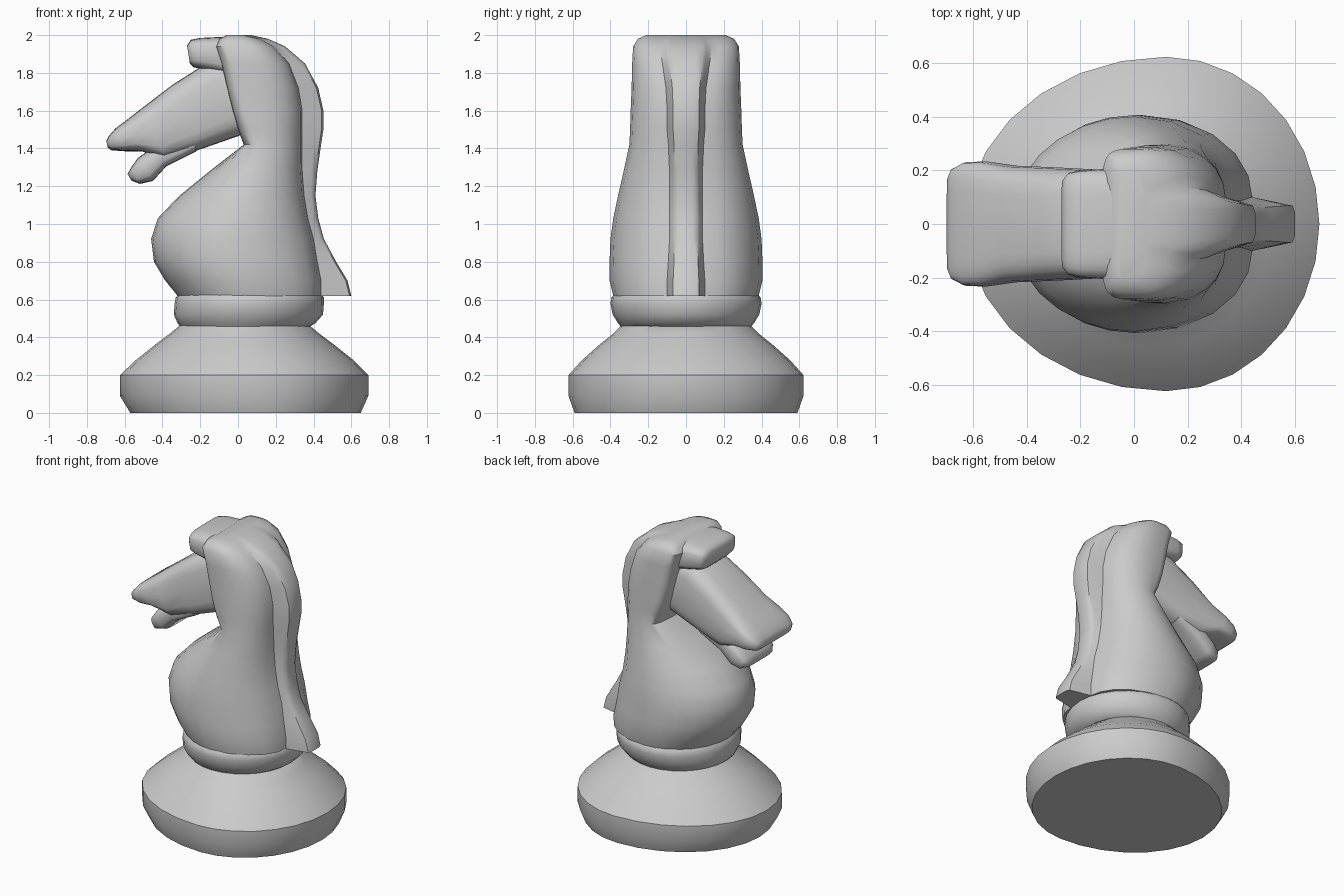
import bpy, bmesh, math


def loft(name, rings, angle=40):
    """Skin a list of closed rings, cap both ends and shade smooth."""
    bm = bmesh.new()
    loops = [[bm.verts.new(p) for p in ring] for ring in rings]
    n = len(loops[0])
    for a, b in zip(loops, loops[1:]):
        for i in range(n):
            j = (i + 1) % n
            bm.faces.new((a[i], a[j], b[j], b[i]))
    bm.faces.new(loops[0][::-1])
    bm.faces.new(loops[-1])
    bmesh.ops.recalc_face_normals(bm, faces=bm.faces)
    me = bpy.data.meshes.new(name)
    bm.to_mesh(me)
    bm.free()
    ob = bpy.data.objects.new(name, me)
    bpy.context.collection.objects.link(ob)
    bpy.ops.object.select_all(action='DESELECT')
    ob.select_set(True)
    bpy.context.view_layer.objects.active = ob
    bpy.ops.object.shade_smooth_by_angle(angle=math.radians(angle))
    return ob


def spow(v, e):
    return math.copysign(abs(v) ** e, v)


def egg(z, front, back, w, c, n=28):
    """Horizontal ring with separate front and back radii."""
    ring = []
    for i in range(n):
        t = 2 * math.pi * i / n
        k = math.cos(t)
        ring.append((c + k * ((back - c) if k > 0 else (c - front)), w * math.sin(t), z))
    return ring


def neck_ring(z, f, c, xr, b, w, r, n):
    """Rounded chest or square cheek in front, narrow mane ridge behind."""
    half = []
    for d in (12, 26, 40, 52, 66, 78, 90):
        t = math.radians(d)
        half.append((c - (c - f) * math.cos(t) ** (2 / n), w * math.sin(t) ** (2 / n)))
    root = r * 1.25
    for d in (20, 40, 58, 75, 90):
        t = math.radians(d)
        half.append((c + (xr - c) * math.sin(t), root + (w - root) * math.cos(t)))
    half += [(xr + 0.6 * (b - xr), r), (b - 0.01, r * 0.85), (b, r * 0.5)]
    return ([(f, 0, z)] + [(x, y, z) for x, y in half] + [(b, 0, z)]
            + [(x, -y, z) for x, y in reversed(half)])


def slab_ring(top, bottom, w, n=4, count=24):
    """Rounded box section spanning a top and a bottom point in the xz plane."""
    ring = []
    for i in range(count):
        t = 2 * math.pi * i / count
        s = spow(math.sin(t), 2 / n) / 2 + 0.5
        ring.append((bottom[0] + (top[0] - bottom[0]) * s, w * spow(math.cos(t), 2 / n),
                     bottom[1] + (top[1] - bottom[1]) * s))
    return ring


# Foot of the piece
loft("base", [egg(*p) for p in [
    (0, -0.57, 0.65, 0.59, 0.12), (0.09, -0.625, 0.69, 0.622, 0.12),
    (0.20, -0.625, 0.69, 0.622, 0.12), (0.28, -0.54, 0.61, 0.55, 0.11),
    (0.36, -0.44, 0.51, 0.46, 0.08), (0.42, -0.36, 0.43, 0.385, 0.06),
    (0.47, -0.30, 0.37, 0.335, 0.04)]])

# Ring between base and chest
loft("collar", [egg(*p) for p in [
    (0.45, -0.30, 0.37, 0.34, 0.04), (0.475, -0.32, 0.41, 0.36, 0.04),
    (0.52, -0.34, 0.45, 0.388, 0.04), (0.58, -0.335, 0.455, 0.40, 0.04),
    (0.61, -0.33, 0.455, 0.395, 0.04), (0.635, -0.31, 0.44, 0.375, 0.04)]])

# Chest, neck and mane
loft("neck", [neck_ring(*p) for p in [
    (0.62, -0.32, 0.05, 0.44, 0.60, 0.385, 0.08, 2),
    (0.70, -0.385, 0.03, 0.44, 0.58, 0.405, 0.08, 2),
    (0.80, -0.445, 0.00, 0.42, 0.52, 0.405, 0.075, 2),
    (0.92, -0.46, 0.00, 0.40, 0.455, 0.40, 0.07, 2),
    (1.03, -0.425, 0.02, 0.37, 0.425, 0.385, 0.07, 2),
    (1.15, -0.31, 0.06, 0.35, 0.41, 0.36, 0.07, 2),
    (1.28, -0.15, 0.10, 0.34, 0.42, 0.33, 0.07, 2.3),
    (1.42, 0.03, 0.14, 0.34, 0.44, 0.30, 0.075, 3.5),
    (1.50, 0.00, 0.13, 0.34, 0.452, 0.296, 0.08, 5),
    (1.60, -0.03, 0.12, 0.34, 0.452, 0.293, 0.08, 6),
    (1.72, -0.06, 0.10, 0.32, 0.425, 0.288, 0.085, 6),
    (1.85, -0.09, 0.08, 0.27, 0.355, 0.285, 0.10, 6),
    (1.94, -0.12, 0.05, 0.19, 0.25, 0.28, 0.11, 6),
    (1.98, -0.10, 0.02, 0.12, 0.16, 0.255, 0.10, 6),
    (2.00, -0.06, 0.00, 0.04, 0.07, 0.21, 0.08, 6)]])

# Upper head and nose
loft("head", [slab_ring(*p) for p in [
    ((0.08, 1.88), (0.10, 1.50), 0.19), ((-0.17, 1.85), (0.00, 1.465), 0.20),
    ((-0.35, 1.735), (-0.20, 1.395), 0.21), ((-0.50, 1.62), (-0.38, 1.34), 0.217),
    ((-0.59, 1.55), (-0.51, 1.385), 0.233), ((-0.65, 1.505), (-0.60, 1.385), 0.23),
    ((-0.685, 1.465), (-0.67, 1.39), 0.205), ((-0.697, 1.44), (-0.69, 1.405), 0.17)]], 60)

# Lower jaw
loft("jaw", [slab_ring(*p) for p in [
    ((-0.25, 1.50), (-0.22, 1.385), 0.18), ((-0.43, 1.42), (-0.38, 1.305), 0.185),
    ((-0.53, 1.35), (-0.45, 1.228), 0.18), ((-0.565, 1.30), (-0.52, 1.212), 0.17),
    ((-0.585, 1.265), (-0.565, 1.23), 0.13)]], 60)

# Forelock above the brow
loft("forelock", [slab_ring(*p) for p in [
    ((0.04, 1.99), (0.05, 1.75), 0.20), ((-0.10, 1.99), (-0.10, 1.80), 0.205),
    ((-0.20, 1.985), (-0.19, 1.82), 0.20), ((-0.25, 1.975), (-0.235, 1.83), 0.19),
    ((-0.27, 1.945), (-0.255, 1.85), 0.165)]], 60)
